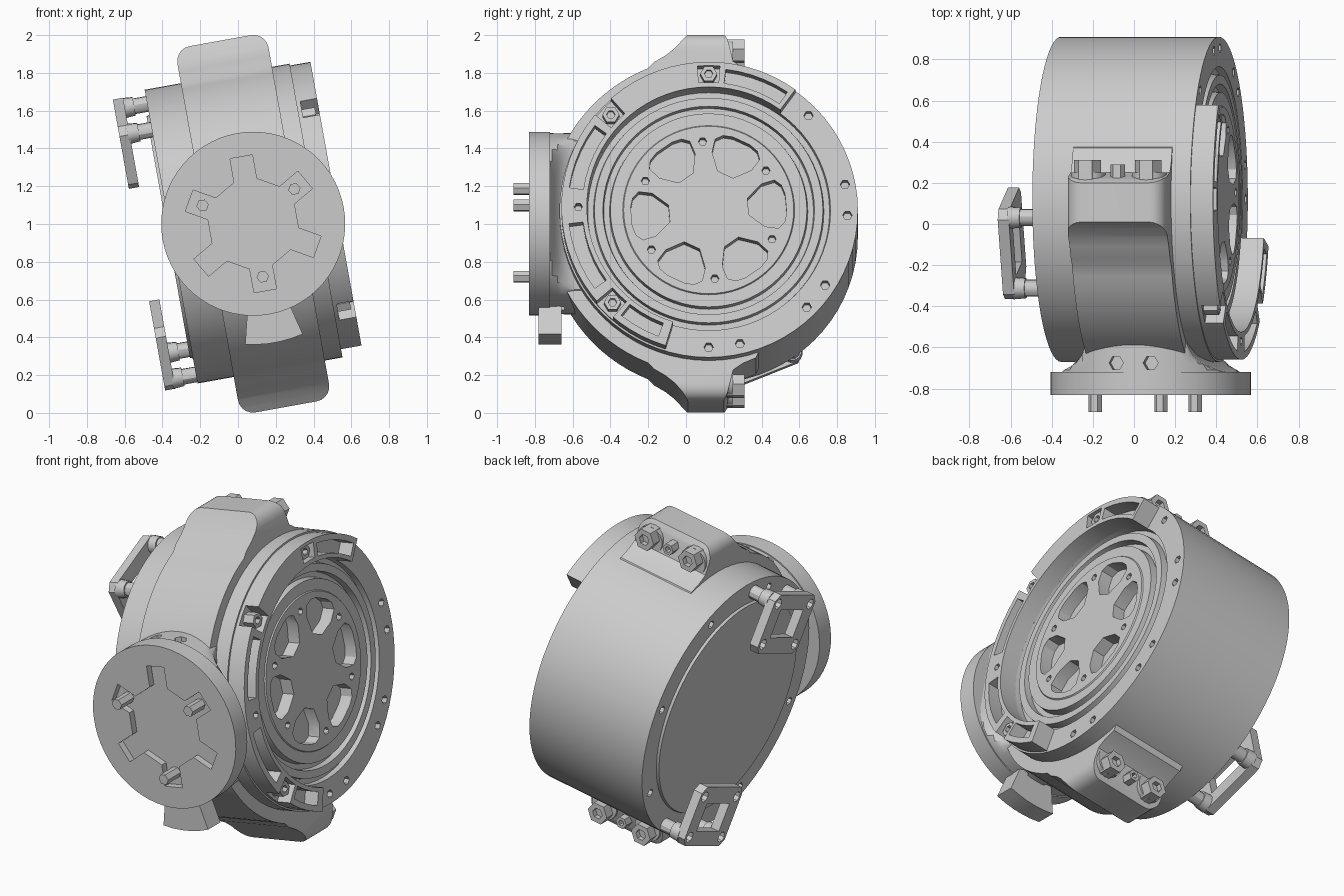
import bpy, bmesh
from math import sin, cos, radians, asin, pi
from mathutils import Matrix

if "Cube" in bpy.data.objects:
    bpy.data.objects.remove(bpy.data.objects["Cube"])

metal = bpy.data.materials.new("satin grey metal")
metal.use_nodes = True
GREY = (0.6, 0.6, 0.6, 1)
metal.diffuse_color = GREY
metal.node_tree.nodes["Principled BSDF"].inputs["Base Color"].default_value = GREY

# Drum frame: x is the drum axis, tilted upwards on the +x side
DRUM = Matrix.Translation((0, 0.12, 0.997)) @ Matrix.Rotation(radians(-10.2), 4, 'Y')
# Strap frame: centred on the strap and flange
STRAP = DRUM @ Matrix.Translation((0.08, 0, -0.01))


def place(axis, a, p, q):
    return {'x': (a, p, q), 'y': (p, a, q), 'z': (p, q, a)}[axis]


def loft(bm, axis, sections):
    """Skin (position, outline) sections along an axis and cap both ends."""
    rings = [[bm.verts.new(place(axis, a, p, q)) for p, q in pts] for a, pts in sections]
    n = len(rings[0])
    for low, high in zip(rings, rings[1:]):
        for i in range(n):
            j = (i + 1) % n
            bm.faces.new((low[i], low[j], high[j], high[i]))
    bm.faces.new(rings[0])
    bm.faces.new(rings[-1])


def prism(bm, axis, pts, a, b):
    loft(bm, axis, [(a, pts), (b, pts)])


def polar(r, deg):
    return r * cos(radians(deg)), r * sin(radians(deg))


def ngon(r, n, cx=0, cy=0):
    return [(cx + r * cos(2 * pi * i / n), cy + r * sin(2 * pi * i / n)) for i in range(n)]


def sector(r0, r1, a0, a1):
    n = max(2, int((a1 - a0) / 5))
    angles = [a0 + (a1 - a0) * i / n for i in range(n + 1)]
    return [polar(r1, a) for a in angles] + [polar(r0, a) for a in reversed(angles)]


def turn(pts, deg):
    c, s = cos(radians(deg)), sin(radians(deg))
    return [(p * c - q * s, p * s + q * c) for p, q in pts]


def finish(bm, name, frame, cutter=None, mode='DIFFERENCE'):
    bmesh.ops.recalc_face_normals(bm, faces=bm.faces)
    mesh = bpy.data.meshes.new(name)
    bm.to_mesh(mesh)
    bm.free()
    mesh.materials.append(metal)
    ob = bpy.data.objects.new(name, mesh)
    ob.matrix_world = frame
    bpy.context.collection.objects.link(ob)
    bpy.ops.object.select_all(action='DESELECT')
    ob.select_set(True)
    bpy.context.view_layer.objects.active = ob
    if cutter:
        mod = ob.modifiers.new("cut", 'BOOLEAN')
        mod.object, mod.operation, mod.solver = cutter, mode, 'EXACT'
        bpy.ops.object.modifier_apply(modifier="cut")
        bpy.data.objects.remove(cutter)
    bpy.ops.object.shade_smooth_by_angle(angle=radians(30))
    return ob


# Drum: turned profile with stepped rings on the open side
cut = bmesh.new()
half_window = [(.21, .045), (.29, .115), (.36, .13), (.395, .1), (.41, .05)]
window = [(r, -t) for r, t in half_window] + half_window[::-1]
for k in range(6):
    prism(cut, 'x', turn(window, 5 + 60 * k), .36, .5)
    prism(cut, 'x', ngon(.022, 6, *polar(.37, 35 + 60 * k)), .38, .5)
for a in (44, 11, -2, -33, -45, -77, -90):
    prism(cut, 'x', ngon(.025, 6, *polar(.735, a)), .36, .6)
for k in range(8):
    prism(cut, 'x', ngon(.025, 6, *polar(.725, 20 + 45 * k)), -.5, -.3)
cutter = finish(cut, "drum_cutter", DRUM)
bm = bmesh.new()
profile = [(-.375, .65), (-.36, .655), (-.36, .79), (.42, .79), (.42, .645), (.385, .64),
           (.385, .61), (.425, .605), (.425, .56), (.385, .555), (.385, .525), (.43, .52),
           (.43, .455), (.437, .45)]
loft(bm, 'x', [(u, ngon(r, 72)) for u, r in profile])
finish(bm, "drum", DRUM, cutter)

# Raised rim covering the front part of the open side, with pockets and bolt notches
cut = bmesh.new()
for a0, a1 in ((56, 83), (144, 172), (187, 216), (231.5, 249)):
    prism(cut, 'x', sector(.67, .745, a0, a1), .44, .6)
for a in (90, 136, 225):
    prism(cut, 'x', sector(.67, .76 if a == 90 else .8, a - 4.5, a + 4.5), .44, .6)
prism(cut, 'x', ngon(.022, 6, *polar(.69, 180)), .45, .6)
cutter = finish(cut, "rim_cutter", DRUM)
bm = bmesh.new()
prism(bm, 'x', sector(.645, .78, 54, 253), .41, .53)
finish(bm, "raised_rim", DRUM, cutter)


def socket_bolt(name, frame, axis, p, q, r, a, b):
    """Hexagonal bolt with a recessed socket at its b end."""
    bolt = bmesh.new()
    loft(bolt, axis, [(a, ngon(r, 6, p, q)), (b, ngon(r, 6, p, q)),
                      (b, ngon(r * .5, 6, p, q)), (b - .03, ngon(r * .5, 6, p, q))])
    finish(bolt, name, frame)


for a in (90, 136, 225):
    socket_bolt("rim_bolt", DRUM, 'x', *polar(.72, a), .045, .42, .51)

# Strap around the front with a clamping ear at top and bottom
bm = bmesh.new()
rounded = []
for sx, sz, start in ((1, 1, 0), (-1, 1, 90), (-1, -1, 180), (1, -1, 270)):
    for i in range(6):
        p, q = polar(.08, start + 18 * i)
        rounded.append((sx * .165 + p, sz * .905 + q))
prism(bm, 'y', rounded, -1.2, .6)
cutter = finish(bm, "strap_trim", STRAP)
bm = bmesh.new()
ear = [(.28, .7), (.25, .765), (.18, .795), (.13, .83), (.1, .95), (.08, .985),
       (-.11, .985), (-.14, .945), (-.18, .9), (-.23, .86), (-.29, .825)]
arc = [polar(.855, a) for a in range(112, 249, 4)]
side = ear + arc + [(y, -w) for y, w in reversed(ear)]
prism(bm, 'x', side, -.3, .3)
finish(bm, "strap", STRAP, cutter, 'INTERSECT')

# Clamp bolts behind the ears
for s in (1, -1):
    for u in (-.15, .15):
        socket_bolt("clamp_bolt", STRAP, 'y', u, s * .9, .066, .06, .19)
    socket_bolt("clamp_pin", STRAP, 'y', 0, s * .9, .036, .06, .17)
    bm = bmesh.new()
    for u in (-.15, .15):
        prism(bm, 'y', ngon(.085, 16, u, s * .875), .05, .13)
    finish(bm, "clamp_pad", STRAP)

# Neck: round section squeezed to the strap width
cut = bmesh.new()
for s in (1, -1):
    for u in (-.085, .085):
        prism(cut, 'z', ngon(.036, 6, u, -.795), s * .42, s * .6)
cutter = finish(cut, "neck_cutter", STRAP)
bm = bmesh.new()
steps = [(-.85, .44), (-.83, .38), (-.80, .32), (-.76, .275), (-.7, .25), (-.6, .245)]
loft(bm, 'y', [(y, [(max(-c, min(c, p)), q) for p, q in ngon(.48, 64)])
               for y, c in steps])
finish(bm, "neck", STRAP, cutter)

# Flange with a six-armed recess
star = []
half = asin(.06 / .24) * 180 / pi
for k in range(6):
    arm = [polar(.24, -half), (.36, -.06), (.36, .06), polar(.24, half)]
    star += turn(arm, 30 + 60 * k)
cut = bmesh.new()
prism(cut, 'y', star, -1.0, -.91)
cutter = finish(cut, "flange_cutter", STRAP)
bm = bmesh.new()
prism(bm, 'y', ngon(.487, 64), -.952, -.84)
finish(bm, "flange", STRAP, cutter)

# Drive pins and the stop block below the flange
for a in (30, 150, 270):
    bm = bmesh.new()
    prism(bm, 'y', ngon(.033, 6, *polar(.285, a)), -1.033, -.9)
    finish(bm, "drive_pin", STRAP)
bm = bmesh.new()
prism(bm, 'y', sector(.45, .64, 256, 284), -.9, -.78)
finish(bm, "stop_block", STRAP)


# Two open square brackets on the closed side, half a turn apart
def bracket(name, angle, out):
    def outline(pts):
        return turn([(r + out, t) for r, t in pts], angle)
    cut = bmesh.new()
    prism(cut, 'x', outline([(.49, -.13), (.66, -.13), (.66, .13), (.49, .13)]), -.6, -.4)
    for r in (.45, .695):
        for t in (-.185, .185):
            prism(cut, 'x', outline(ngon(.032, 8, r, t)), -.6, -.505)
    cutter = finish(cut, "bracket_cutter", DRUM)
    bm = bmesh.new()
    c = .04
    prism(bm, 'x', outline([(.39 + c, -.235), (.75 - c, -.235), (.75, -.235 + c), (.75, .235 - c),
                            (.75 - c, .235), (.39 + c, .235), (.39, .235 - c),
                            (.39, -.235 + c)]), -.535, -.48)
    finish(bm, name, DRUM, cutter)
    for t in (-.185, .185):
        bm = bmesh.new()
        loft(bm, 'x', [(u, outline(ngon(r, 12, .695, t)))
                       for u, r in ((-.49, .055), (-.43, .05), (-.43, .042), (-.35, .042))])
        finish(bm, name + "_post", DRUM)


bracket("upper_bracket", 112, 0)
bracket("lower_bracket", 292, .03)
